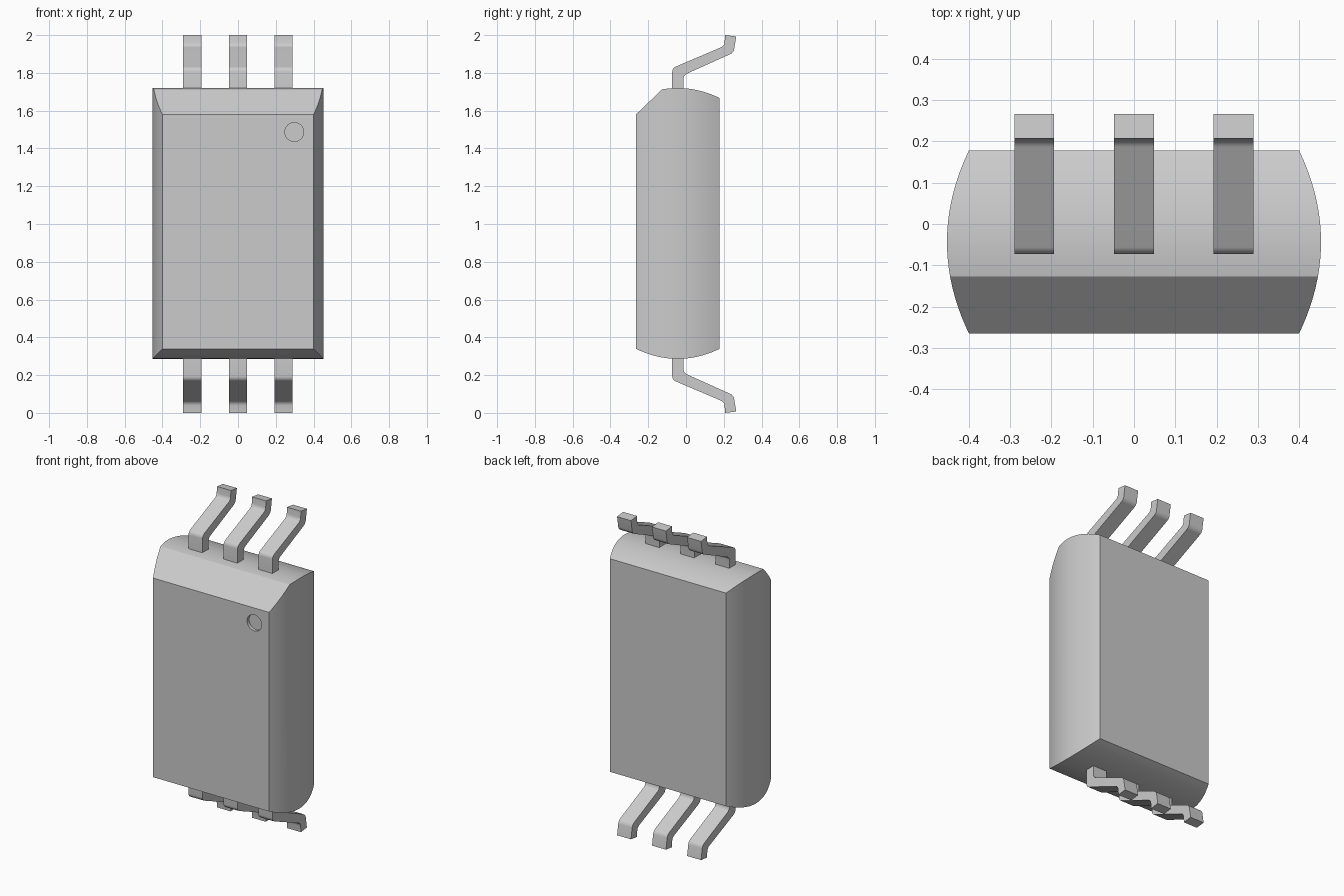
import bpy, bmesh, math
from mathutils import Vector

cube = bpy.data.objects.get("Cube")
if cube:
    bpy.data.objects.remove(cube, do_unlink=True)

grey = bpy.data.materials.new("light_grey")
grey.use_nodes = True
colour = (0.6, 0.6, 0.6, 1)
grey.diffuse_color = colour
grey.node_tree.nodes["Principled BSDF"].inputs["Base Color"].default_value = colour


def make_object(name, bm):
    bmesh.ops.recalc_face_normals(bm, faces=bm.faces)
    mesh = bpy.data.meshes.new(name)
    bm.to_mesh(mesh)
    bm.free()
    mesh.materials.append(grey)
    obj = bpy.data.objects.new(name, mesh)
    bpy.context.collection.objects.link(obj)
    return obj


def shade(obj, angle=30):
    bpy.ops.object.select_all(action="DESELECT")
    obj.select_set(True)
    bpy.context.view_layer.objects.active = obj
    bpy.ops.object.shade_smooth_by_angle(angle=math.radians(angle))


# Body: rectangles lofted from front to back, bulging along a curve
FRONT, BACK, MID_Z, STEPS = -0.265, 0.178, 1.003, 20
bm = bmesh.new()
rings = []
for i in range(STEPS + 1):
    t = i / STEPS
    y = FRONT + (BACK - FRONT) * t
    bulge = 0.053 * (1 - (2 * t - 1) ** 2)
    hx, hz = 0.4 + bulge, 0.664 + bulge
    rings.append([bm.verts.new((sx * hx, y, MID_Z + sz * hz))
                  for sx, sz in ((-1, -1), (1, -1), (1, 1), (-1, 1))])
for a, b in zip(rings, rings[1:]):
    for k in range(4):
        n = (k + 1) % 4
        bm.faces.new((a[k], a[n], b[n], b[k]))
bm.faces.new(rings[0])
bm.faces.new(rings[-1])

# Slanted cut along the top front edge
cut = bmesh.ops.bisect_plane(
    bm, geom=bm.verts[:] + bm.edges[:] + bm.faces[:], clear_outer=True,
    plane_co=Vector((0, FRONT, 1.58)), plane_no=Vector((0, -0.137, 0.143)))
rim = [e for e in cut["geom_cut"] if isinstance(e, bmesh.types.BMEdge)]
bmesh.ops.holes_fill(bm, edges=rim, sides=0)
body = make_object("body", bm)

# Round recess marking the first pin
bpy.ops.mesh.primitive_cylinder_add(
    vertices=40, radius=0.05, depth=0.04, location=(0.298, FRONT, 1.487),
    rotation=(math.pi / 2, 0, 0))
cutter = bpy.context.object
cutter.name = "recess_cutter"
cutter.hide_render = True
cutter.data.materials.append(grey)
mod = body.modifiers.new("recess", "BOOLEAN")
mod.operation, mod.solver, mod.object = "DIFFERENCE", "EXACT", cutter
bpy.ops.object.select_all(action="DESELECT")
body.select_set(True)
bpy.context.view_layer.objects.active = body
bpy.ops.object.modifier_apply(modifier=mod.name)
bpy.data.objects.remove(cutter, do_unlink=True)
shade(body)

# Pin side profile (y, z); the bends are rounded afterwards
PROFILE = [(-0.073, 1.69), (-0.073, 1.825), (0.203, 1.943), (0.207, 2.0),
           (0.266, 1.993), (0.252, 1.907), (-0.013, 1.788), (-0.013, 1.69)]
BENDS = (1, 2, 5, 6)
HALF_WIDTH = 0.048


def make_pin(name, x, bottom):
    bm = bmesh.new()
    sides = [[bm.verts.new((x + s * HALF_WIDTH, y, 2 - z if bottom else z))
              for y, z in PROFILE] for s in (-1, 1)]
    left, right = sides
    bm.faces.new(left)
    bm.faces.new(right)
    count = len(PROFILE)
    for k in range(count):
        n = (k + 1) % count
        bm.faces.new((left[k], left[n], right[n], right[k]))
    bmesh.ops.recalc_face_normals(bm, faces=bm.faces)
    bends = [bm.edges.get((left[k], right[k])) for k in BENDS]
    bmesh.ops.bevel(bm, geom=bends, offset=0.018, segments=4,
                    profile=0.5, affect="EDGES")
    shade(make_object(name, bm))


# Three pins on each end
for bottom, end in ((False, "top"), (True, "bottom")):
    for x, place in ((-0.242, "right"), (0, "middle"), (0.241, "left")):
        make_pin(f"{end}_{place}_pin", x, bottom)
